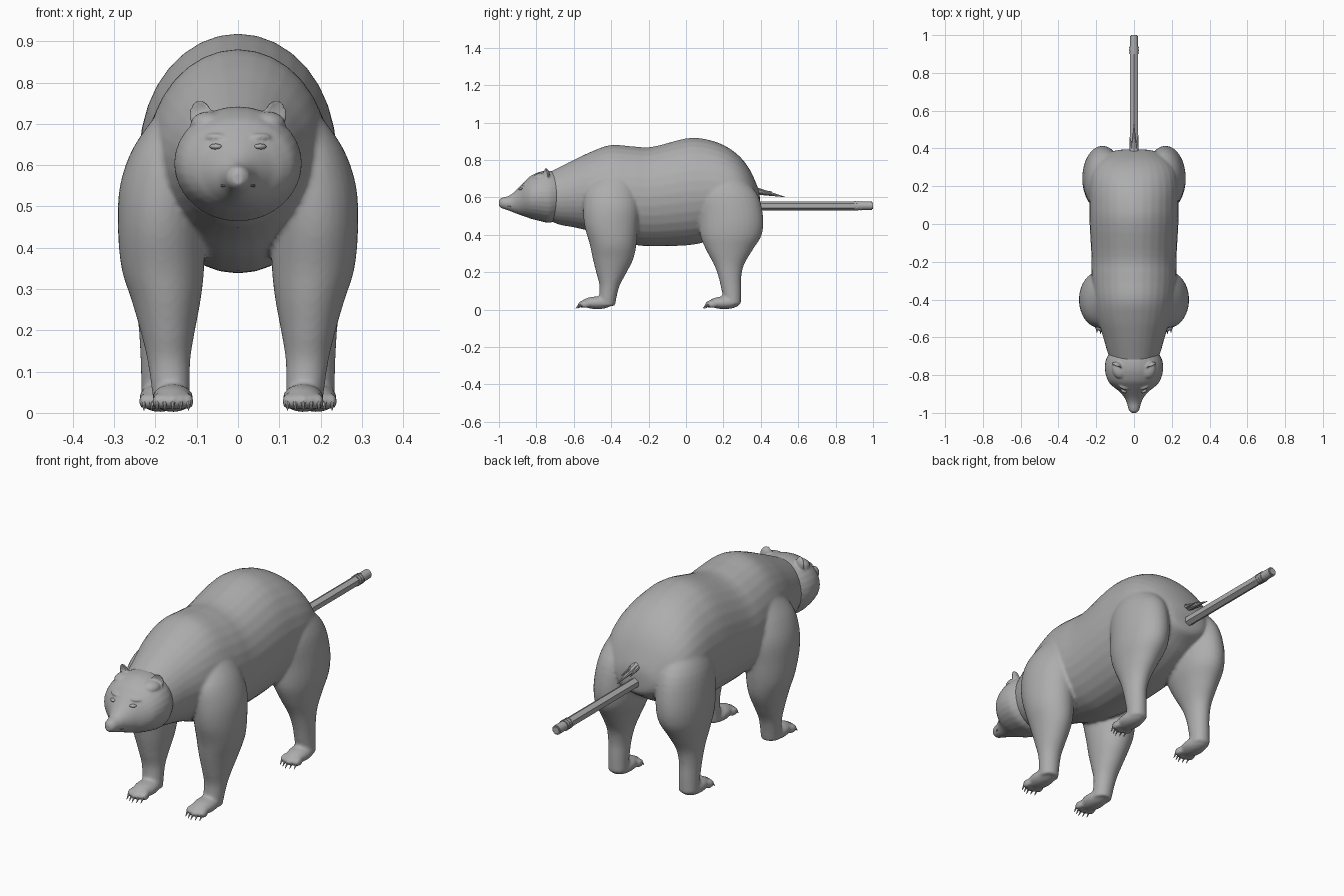
import bpy, bmesh, math
from mathutils import Matrix, Vector

cube = bpy.data.objects.get("Cube")
if cube:
    bpy.data.objects.remove(cube)

grey = bpy.data.materials.new("plain_grey")
grey.use_nodes = True
GREY = (0.42, 0.42, 0.42, 1)
grey.diffuse_color = GREY
grey.node_tree.nodes["Principled BSDF"].inputs["Base Color"].default_value = GREY


def spline(rows, steps=4):
    """Smoothly interpolate a list of section rows."""
    out = []
    for i in range(len(rows) - 1):
        a, b, c, d = (rows[min(max(i + k, 0), len(rows) - 1)] for k in (-1, 0, 1, 2))
        for s in range(steps):
            t = s / steps
            out.append([q + t * (r - p) / 2 + t * t * (2 * p - 5 * q + 4 * r - u) / 2
                        + t ** 3 * (3 * q - p - 3 * r + u) / 2
                        for p, q, r, u in zip(a, b, c, d)])
    return out + [list(rows[-1])]


def loft(bm, rows, place, segs=32):
    """Skin closed elliptical sections; place(row, cos, sin) gives a point."""
    rings = []
    for row in spline(rows):
        angles = [math.tau * k / segs for k in range(segs)]
        rings.append([bm.verts.new(place(row, math.cos(a), math.sin(a))) for a in angles])
    faces = [bm.faces.new(rings[0]), bm.faces.new(rings[-1][::-1])]
    for lo, hi in zip(rings, rings[1:]):
        for k in range(segs):
            n = (k + 1) % segs
            faces.append(bm.faces.new((lo[k], hi[k], hi[n], lo[n])))
    bmesh.ops.recalc_face_normals(bm, faces=faces)


def along_body(row, c, s):
    y, top, bottom, half = row
    return (half * c, y, (top + bottom) / 2 + (top - bottom) / 2 * s)


def ball(bm, centre, radii, turn=0, cup=False):
    verts = bmesh.ops.create_uvsphere(bm, u_segments=20, v_segments=12, radius=1)["verts"]
    if cup:
        for v in verts:
            if v.co.y < 0:
                v.co.y *= -0.3
    m = Matrix.Translation(centre) @ Matrix.Rotation(turn, 4, "Z") @ Matrix.Diagonal((*radii, 1))
    bmesh.ops.transform(bm, matrix=m, verts=verts)


def rod(bm, start, end, r1, r2, sides=12, spin=0):
    start, end = Vector(start), Vector(end)
    axis = end - start
    m = (Matrix.Translation((start + end) / 2) @ axis.to_track_quat("Z", "Y").to_matrix().to_4x4()
         @ Matrix.Rotation(spin, 4, "Z"))
    bmesh.ops.create_cone(bm, cap_ends=True, segments=sides, radius1=r1, radius2=r2,
                          depth=axis.length, matrix=m)


def finish(bm, name, voxel=0, angle=40):
    mesh = bpy.data.meshes.new(name)
    bm.to_mesh(mesh)
    bm.free()
    obj = bpy.data.objects.new(name, mesh)
    bpy.context.scene.collection.objects.link(obj)
    if voxel:
        remesh = obj.modifiers.new("blend", "REMESH")
        remesh.mode, remesh.voxel_size = "VOXEL", voxel
        smooth = obj.modifiers.new("soften", "SMOOTH")
        smooth.factor, smooth.iterations = 0.5, 4
        deps = bpy.context.evaluated_depsgraph_get()
        obj.data = bpy.data.meshes.new_from_object(obj.evaluated_get(deps))
        obj.modifiers.clear()
        obj.data.name = name
    obj.data.materials.clear()
    obj.data.materials.append(grey)
    bpy.ops.object.select_all(action="DESELECT")
    obj.select_set(True)
    bpy.context.view_layer.objects.active = obj
    bpy.ops.object.shade_smooth_by_angle(angle=math.radians(angle))
    return obj


# Torso sections: y, top, bottom, half width
TORSO = [(-.76, .72, .49, .11), (-.68, .76, .455, .14), (-.6, .80, .44, .163),
         (-.5, .847, .415, .195), (-.4, .88, .375, .215), (-.28, .872, .347, .225),
         (-.18, .87, .338, .225), (0, .915, .343, .235), (.1, .912, .36, .237),
         (.2, .88, .39, .237), (.28, .825, .43, .222), (.34, .75, .47, .18),
         (.385, .65, .5, .11), (.395, .6, .53, .05)]
# Leg sections: z, x, y, half width, half depth
FRONT_LEG = [(.72, .14, -.38, .06, .09), (.64, .165, -.4, .09, .135), (.55, .18, -.4, .106, .15),
             (.45, .186, -.4, .105, .143), (.35, .182, -.39, .1, .125), (.27, .174, -.39, .083, .108),
             (.19, .17, -.4, .064, .078), (.12, .167, -.41, .051, .052), (.02, .16, -.425, .044, .045)]
HIND_LEG = [(.72, .14, .2, .07, .09), (.62, .155, .22, .1, .16), (.5, .165, .24, .107, .172),
            (.4, .17, .24, .102, .165), (.32, .178, .232, .08, .125), (.24, .186, .23, .058, .08),
            (.17, .19, .235, .048, .06), (.1, .19, .243, .045, .052), (.03, .19, .25, .044, .044)]

body, claws = bmesh.new(), bmesh.new()
loft(body, TORSO, along_body)
for side in (1, -1):
    for rows, foot_x, foot_y in ((FRONT_LEG, .158, -.475), (HIND_LEG, .19, .205)):
        loft(body, rows, lambda r, c, s: (side * (r[1] + r[3] * c), r[2] + r[4] * s, r[0]))
        # Paw with five toes and claws
        ball(body, (side * foot_x, foot_y, .036), (.05, .085, .034))
        for k in range(-2, 3):
            x = side * foot_x + k * .019
            y = foot_y - .078 + abs(k) * .007
            ball(body, (x, y, .028), (.0125, .026, .02))
            rod(claws, (x, y - .014, .03), (x, y - .036, .006), .007, .001, 8)
for v in body.verts:
    v.co.z = max(v.co.z, 0)
finish(body, "body_and_legs", .008, 60)
finish(claws, "claws")

# Head with muzzle, brows, cheeks and cupped ears
HEAD = [(-1, .582, .552, .012), (-.985, .597, .542, .027), (-.95, .607, .53, .037),
        (-.92, .627, .518, .05), (-.885, .662, .505, .08), (-.86, .688, .497, .112),
        (-.83, .715, .486, .138), (-.78, .737, .473, .153), (-.73, .742, .464, .152),
        (-.69, .735, .48, .135)]
head, eyes = bmesh.new(), bmesh.new()
loft(head, HEAD, along_body)
ball(head, (0, -.983, .583), (.021, .015, .014))
for side in (1, -1):
    ball(head, (side * .055, -.862, .668), (.028, .014, .009), side * .35)
    ball(head, (side * .07, -.77, .7), (.045, .05, .03))
    ball(head, (side * .094, -.755, .722), (.03, .026, .036), side * .35, cup=True)
    ball(eyes, (side * .054, -.883, .645), (.016, .01, .007), side * .5)
finish(head, "head", .005, 60)
finish(eyes, "eyes")

# Mouth line
mouth = bmesh.new()
for side in (1, -1):
    rod(mouth, (0, -.996, .556), (side * .04, -.938, .55), .003, .003, 8)
finish(mouth, "mouth_line")

# Tail tuft
tuft = bmesh.new()
for x, y, z, r in ((0, .53, .602, .02), (.022, .47, .612, .014), (-.022, .46, .615, .014), (0, .46, .63, .012)):
    rod(tuft, (x * .4, .37, .635), (x, y, z), r, .001, 8)
finish(tuft, "tail_tuft")

# Hexagonal pencil with ferrule and eraser
Z = .555
for name, start, end, radius, sides in (("pencil_shaft", .34, .92, .024, 6),
                                        ("pencil_ferrule", .9, .94, .0235, 20),
                                        ("pencil_eraser", .935, 1, .022, 20)):
    part = bmesh.new()
    rod(part, (0, start, Z), (0, end, Z), radius, radius, sides)
    if name == "pencil_ferrule":
        for y in (.905, .92, .935):
            rod(part, (0, y - .003, Z), (0, y + .003, Z), .0255, .0255, sides)
    if name == "pencil_eraser":
        rim = [e for e in part.edges if all(v.co.y > .99 for v in e.verts)]
        bmesh.ops.bevel(part, geom=rim, offset=.005, segments=2, affect="EDGES")
    finish(part, name, angle=30)
